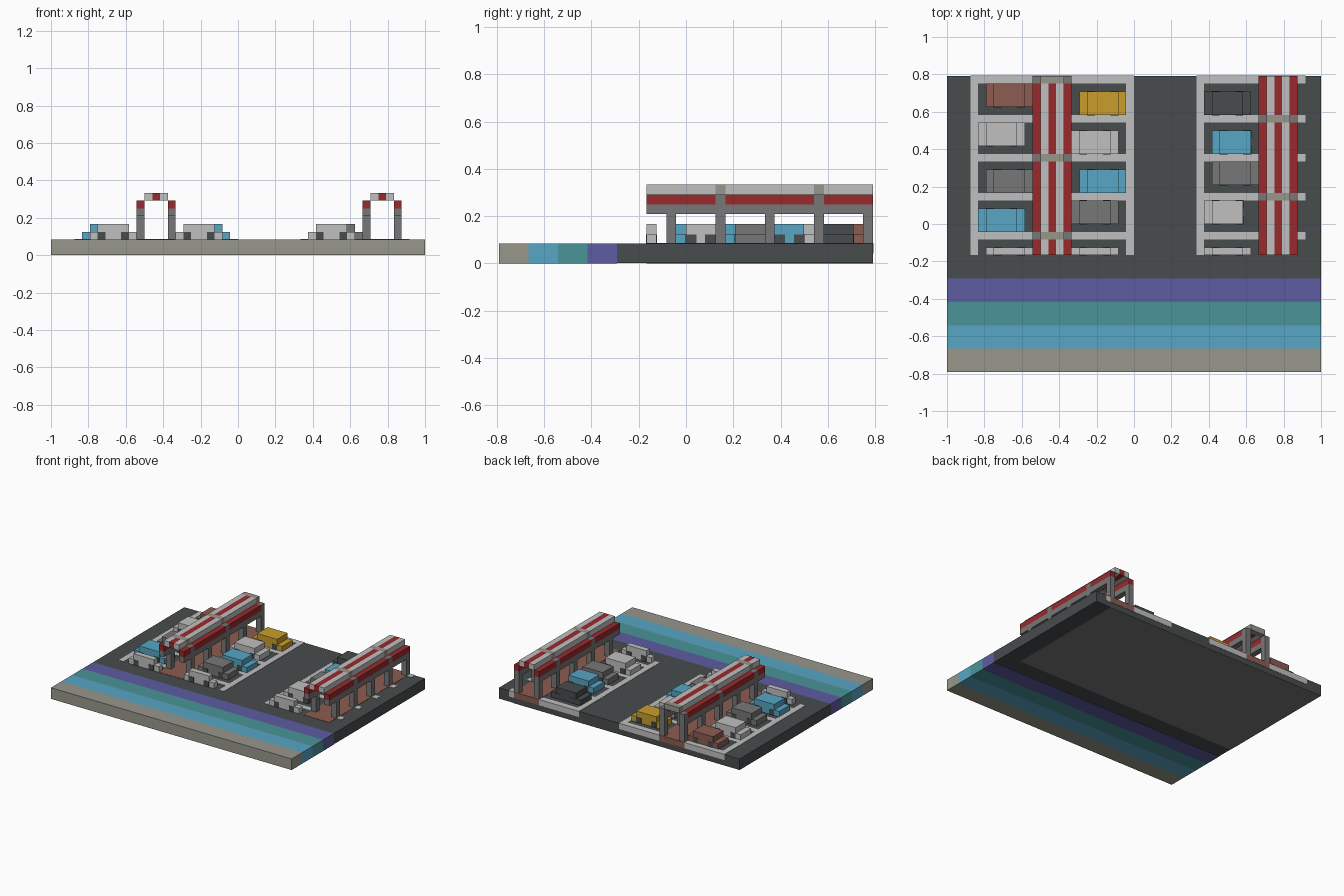
import bpy
import bmesh
from mathutils import Matrix, Vector

if "Cube" in bpy.data.objects:
    bpy.data.objects.remove(bpy.data.objects["Cube"], do_unlink=True)

U = 1 / 24      # size of one block
E = 0.05        # small overlap, in blocks


def linear(c):
    return c / 12.92 if c <= 0.04045 else ((c + 0.055) / 1.055) ** 2.4


def material(name, code):
    rgb = [linear(int(code[i:i + 2], 16) / 255) for i in (0, 2, 4)]
    m = bpy.data.materials.new(name)
    m.diffuse_color = (*rgb, 1)
    m.use_nodes = True
    m.node_tree.nodes["Principled BSDF"].inputs["Base Color"].default_value = (*rgb, 1)
    return m


MATS = {n: material(n, c) for n, c in {
    "tan": "98978c", "blue": "57a6c5", "teal": "4a9498", "purple": "5e5ca2",
    "asphalt": "484c4d", "white": "c0c0c0", "red": "982a2c", "brown": "8c5c51",
    "yellow": "c89e2c", "gray": "777777"}.items()}


def build(name, boxes):
    """Join boxes given as (colour, x range, y range, z range) in blocks."""
    mesh = bpy.data.meshes.new(name)
    bm = bmesh.new()
    colours = []
    for colour, *ranges in boxes:
        if colour not in colours:
            colours.append(colour)
            mesh.materials.append(MATS[colour])
        size = Vector([(b - a) * U for a, b in ranges])
        mid = Vector([(a + b) * U / 2 for a, b in ranges])
        new = bmesh.ops.create_cube(
            bm, size=1, matrix=Matrix.Translation(mid) @ Matrix.Diagonal((*size, 1)))
        for f in {f for v in new["verts"] for f in v.link_faces}:
            f.material_index = colours.index(colour)
    bm.to_mesh(mesh)
    bm.free()
    obj = bpy.data.objects.new(name, mesh)
    bpy.context.collection.objects.link(obj)
    return obj


# Ground slab with coloured bands along the front
WIDE = (-24, 24)
for i, colour in enumerate(("tan", "blue", "teal", "purple")):
    y = -19 + 3 * i
    build(colour + "_ground_band", [(colour, WIDE, (y, y + 3), (0, 2))])
build("asphalt_ground", [("asphalt", WIDE, (-7, 19), (E, 2))])
build("underside_plate", [("gray", (-24, 21), (-4, 19), (0, 2 * E))])

# Parking bay markings and the paved strips below the canopies
LINES = (-2, 3, 8, 13, 18)
PAINT = (1, 2 + E)


def back(y):
    return y + E if y == 19 else y


marks = [("white", (x, x + 1), (-4, 19 + E), PAINT) for x in (-21, -1, 8)]
for x0, x1 in ((-20, -13), (-8, -1), (9, 16), (21, 22)):
    marks += [("white", (x0, x1), (y, back(y + 1)), PAINT) for y in LINES]
build("bay_markings", marks)
for side, x in (("right", -13), ("left", 16)):
    build(side + "_paved_strip", [("brown", (x, x + 5), (-4, 19 + E), PAINT)])


# Striped canopies on posts, with gray frames at some posts
def canopy(side, x, frames):
    posts, beams, roof = [], [], []
    stops = [-4] + [v for y in frames for v in (y, y + 1)] + [19]
    gaps = [(a, b) for a, b in zip(stops[::2], stops[1::2]) if b > a]
    for px in (x, x + 4):
        span = (px, px + 1)
        posts += [("gray", span, (y, y + 1), (2, 5)) for y in LINES]
        beams.append(("gray", span, (-4, 19), (5, 6)))
        beams += [("red", span, g, (6, 7)) for g in gaps]
        beams += [("gray", span, (y, y + 1), (6, 7)) for y in frames]
    for i, colour in enumerate(("white", "red", "white")):
        roof += [(colour, (x + 1 + i, x + 2 + i), g, (7, 8)) for g in gaps]
    roof += [("tan", (x + 1, x + 4), (y, y + 1), (7, 8)) for y in frames]
    build(side + "_canopy_posts", posts)
    build(side + "_canopy_beams", beams)
    build(side + "_canopy_roof", roof)


canopy("right", -13, (-2, 8, 18))
canopy("left", 16, (3, 13))


# Parked cars: low body, cabin and corner wheels
def car(name, colour, x, y, length=6, width=3):
    boxes = [(colour, (x, x + length), (y, y + width), (2, 3)),
             (colour, (x + 1, x + 5), (y, y + width), (3, 4))]
    for wx in (x + 1, x + 4):
        end = wx + 1 + (E if wx + 1 == x + length else 0)
        for wy in {y, y + width - 1}:
            boxes.append(("asphalt", (wx, end), (wy - E, wy + 1 + E), (2, 3 - E)))
    build(name, boxes)


ROWS = {
    "right_row": [("white", -19, -4, 6, 1), ("blue", -20, -1), ("gray", -19, 4),
                  ("white", -20, 10), ("brown", -19, 15)],
    "middle_row": [("white", -8, -4, 6, 1), ("gray", -8, 0), ("blue", -7, 4),
                   ("white", -8, 9), ("yellow", -7, 14)],
    "left_row": [("white", 9, -4, 6, 1), ("white", 9, 0, 5), ("gray", 10, 5),
                 ("blue", 10, 9, 5), ("asphalt", 9, 14)],
}
for row, cars in ROWS.items():
    for i, spec in enumerate(cars):
        car(f"{row}_{spec[0]}_car_{i + 1}", *spec)
